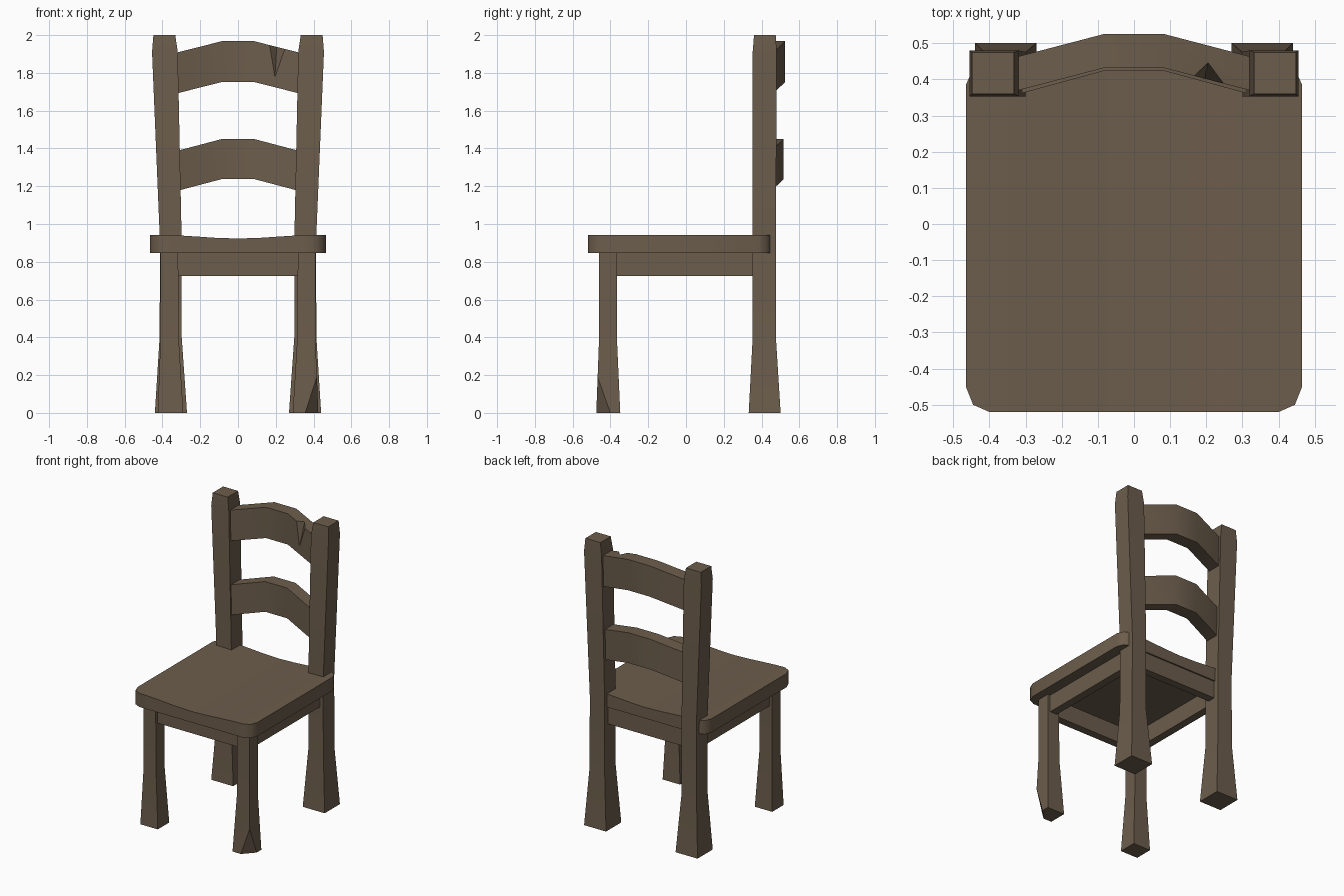
import bpy, bmesh
from math import radians
from mathutils import Vector

if "Cube" in bpy.data.objects:
    bpy.data.objects.remove(bpy.data.objects["Cube"])

wood = bpy.data.materials.new("dark_wood")
wood.diffuse_color = (0.15, 0.11, 0.072, 1)
wood.use_nodes = True
wood.node_tree.nodes["Principled BSDF"].inputs["Base Color"].default_value = wood.diffuse_color


def finish(name, bm, angle=30):
    bmesh.ops.recalc_face_normals(bm, faces=bm.faces[:])
    me = bpy.data.meshes.new(name)
    bm.to_mesh(me)
    bm.free()
    ob = bpy.data.objects.new(name, me)
    bpy.context.collection.objects.link(ob)
    me.materials.append(wood)
    bpy.ops.object.select_all(action='DESELECT')
    ob.select_set(True)
    bpy.context.view_layer.objects.active = ob
    if angle:
        bpy.ops.object.shade_smooth_by_angle(angle=radians(angle))
    return ob


def loft(rings):
    """Skin a stack of four-sided rings and cap both ends."""
    bm = bmesh.new()
    rows = [[bm.verts.new(p) for p in ring] for ring in rings]
    for a, b in zip(rows, rows[1:]):
        for i in range(4):
            j = (i + 1) % 4
            bm.faces.new((a[i], a[j], b[j], b[i]))
    bm.faces.new(rows[0])
    bm.faces.new(rows[-1])
    return bm


def post(sections, side):
    """Sections are (z, inner x, outer x, front y, back y)."""
    return loft([[(side * x0, y0, z), (side * x1, y0, z),
                  (side * x1, y1, z), (side * x0, y1, z)]
                 for z, x0, x1, y0, y1 in sections])


def box(name, x0, x1, y0, y1, z0, z1):
    return finish(name, post([(z0, x0, x1, y0, y1), (z1, x0, x1, y0, y1)], 1), 0)


# Legs: flared feet, back ones rise into leaning posts
BACK = [(0, .27, .44, .332, .501), (.4, .298, .415, .353, .476),
        (.9, .298, .413, .353, .476), (1.91, .319, .455, .353, .48),
        (2, .332, .448, .36, .475)]
FRONT = [(0, .29, .425, -.475, -.348), (.4, .314, .41, -.46, -.366),
         (.86, .317, .41, -.46, -.366)]
for side, label in ((-1, "left"), (1, "right")):
    finish("back_post_" + label, post(BACK, side))
    bm = post(FRONT, side)
    if side == 1:
        # Splintered outer corner on the right front foot
        a, b, c = Vector((.355, -.475, 0)), Vector((.425, -.4, 0)), Vector((.418, -.468, .19))
        n = (b - a).cross(c - a)
        if n.dot(Vector((.425, -.475, 0)) - a) < 0:
            n = -n
        bmesh.ops.bisect_plane(bm, geom=bm.verts[:] + bm.edges[:] + bm.faces[:],
                               plane_co=a, plane_no=n, clear_outer=True)
        bmesh.ops.holes_fill(bm, edges=[e for e in bm.edges if e.is_boundary], sides=0)
    finish("front_leg_" + label, bm)

# Aprons under the seat
box("front_apron", -.33, .33, -.44, -.385, .725, .86)
box("back_apron", -.33, .33, .385, .44, .725, .86)
for side, label in ((-1, "left"), (1, "right")):
    x0, x1 = sorted((side * .335, side * .39))
    box("side_apron_" + label, x0, x1, -.39, .38, .725, .86)

# Seat: clipped corners, shallow dip across the width (x, front y, back y, top z)
half = [(0, -.52, .45, .923), (.12, -.52, .45, .927), (.24, -.52, .45, .935),
        (.34, -.52, .45, .941), (.4, -.52, .45, .942),
        (.445, -.5, .43, .942), (.465, -.45, .385, .942)]
cols = [(-x, a, b, t) for x, a, b, t in half[:0:-1]] + half
finish("seat", loft([[(x, a, .846), (x, b, .846), (x, b, t), (x, a, t)]
                     for x, a, b, t in cols]), 50)


# Arched, bowed back slats
def slat(name, z0, z1, y, end):
    rings = []
    for x, dy, dz in ((-end, -.068, -.066), (-.085, 0, 0), (.085, 0, 0), (end, -.068, -.066)):
        rings.append([(x, y + dy - .094, z0 + dz), (x, y + dy, z0 + dz),
                      (x, y + dy, z1 + dz), (x, y + dy - .094, z1 + dz)])
    return finish(name, loft(rings))


slat("lower_slat", 1.238, 1.45, .517, .335)
top = slat("upper_slat", 1.752, 1.968, .525, .345)

# Wedge chip in the front of the upper slat
a, b, c, d = (Vector(p) for p in ((.165, .408, 1.95), (.25, .385, 1.925),
                                  (.205, .447, 1.94), (.195, .4, 1.77)))
pts = [d, d + (c - d) * 1.4, d + (a - d) * 1.4 + (a - c), d + (b - d) * 1.4 + (b - c)]
bm = bmesh.new()
v = [bm.verts.new(p) for p in pts]
for f in ((0, 1, 2), (0, 1, 3), (0, 2, 3), (1, 2, 3)):
    bm.faces.new([v[i] for i in f])
cutter = finish("chip_cutter", bm, 0)
cutter.hide_render = True
cutter.hide_viewport = True
mod = top.modifiers.new("chip", 'BOOLEAN')
mod.operation = 'DIFFERENCE'
mod.solver = 'EXACT'
mod.object = cutter
